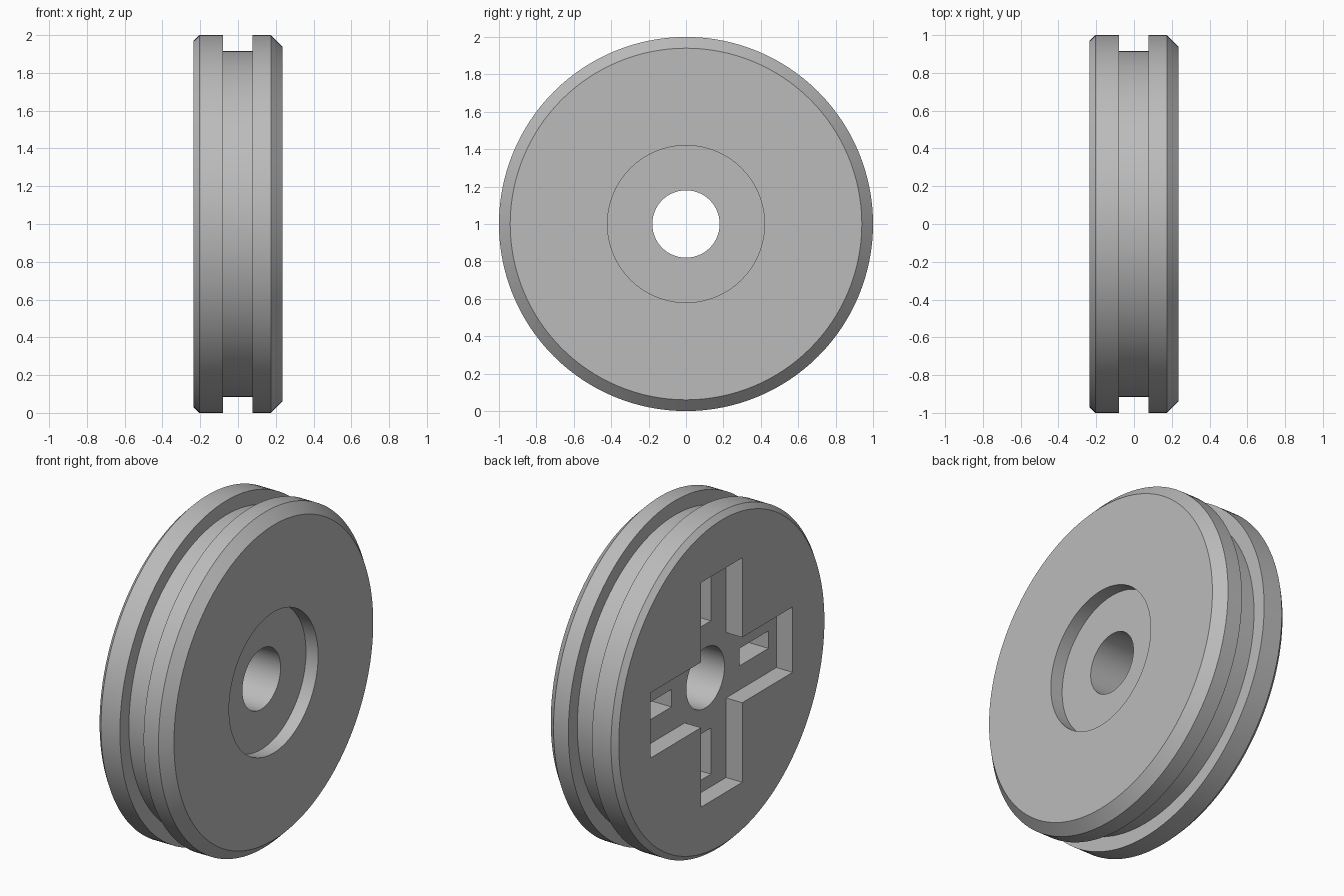
import bpy, bmesh, math
from mathutils import Matrix, Vector

default = bpy.data.objects.get("Cube")
if default:
    bpy.data.objects.remove(default, do_unlink=True)

CENTRE = Vector((0, 0, 1))

grey = bpy.data.materials.new("light_grey")
grey.use_nodes = True
colour = (0.5, 0.5, 0.5, 1)
grey.diffuse_color = colour
grey.node_tree.nodes["Principled BSDF"].inputs["Base Color"].default_value = colour


def make_object(name, bm):
    bmesh.ops.recalc_face_normals(bm, faces=bm.faces[:])
    mesh = bpy.data.meshes.new(name)
    bm.to_mesh(mesh)
    bm.free()
    mesh.materials.append(grey)
    obj = bpy.data.objects.new(name, mesh)
    obj.location = CENTRE
    bpy.context.collection.objects.link(obj)
    return obj


def turned(name, profile, steps=128):
    """Closed (x, radius) profile turned around the x axis."""
    bm = bmesh.new()
    verts = [bm.verts.new((x, 0, r)) for x, r in profile]
    edges = [bm.edges.new((v, verts[i - 1])) for i, v in enumerate(verts)]
    bmesh.ops.spin(bm, geom=verts + edges, cent=(0, 0, 0), axis=(1, 0, 0),
                   angle=math.tau, steps=steps, use_merge=True)
    bmesh.ops.remove_doubles(bm, verts=bm.verts[:], dist=0.0001)
    return make_object(name, bm)


def prism(bm, outline, x0, x1):
    """Extrude a (y, z) outline from x0 to x1."""
    face = bm.faces.new([bm.verts.new((x0, y, z)) for y, z in outline])
    new = bmesh.ops.extrude_face_region(bm, geom=[face])["geom"]
    moved = [g for g in new if isinstance(g, bmesh.types.BMVert)]
    bmesh.ops.translate(bm, verts=moved, vec=(x1 - x0, 0, 0))


def quarter_turns(points):
    for k in range(4):
        turn = Matrix.Rotation(k * math.pi / 2, 2)
        yield [tuple(turn @ Vector(p)) for p in points]


# Wheel body: chamfered rims, belt groove, shallow hub recess and axle hole
half, hole, groove = 0.235, 0.18, 0.915
wheel = turned("wheel", [
    (-half, hole), (-half, 0.97), (-0.205, 1), (-0.08, 1), (-0.08, groove),
    (0.077, groove), (0.077, 1), (0.175, 1), (half, 0.94),
    (half, 0.42), (0.155, 0.42), (0.155, hole)])

# Cross-shaped recess on the other face
arm, reach, floor = 0.195, 0.67, -0.128
bm = bmesh.new()
cross = [p for part in quarter_turns([(arm, arm), (arm, reach), (-arm, reach)]) for p in part]
prism(bm, cross, -half - 0.1, floor)
cross_cutter = make_object("cross_cutter", bm)

# Small deep slot in the floor of each arm
bm = bmesh.new()
for slot in quarter_turns([(-0.052, 0.32), (0.052, 0.32), (0.052, 0.595), (-0.052, 0.595)]):
    prism(bm, slot, floor - 0.05, 0.05)
slot_cutter = make_object("slot_cutter", bm)

bpy.context.view_layer.objects.active = wheel
for cutter in (cross_cutter, slot_cutter):
    cutter.hide_render = True
    cut = wheel.modifiers.new(cutter.name, "BOOLEAN")
    cut.operation = "DIFFERENCE"
    cut.solver = "EXACT"
    cut.object = cutter
    bpy.ops.object.modifier_apply(modifier=cut.name)
    bpy.data.objects.remove(cutter, do_unlink=True)

bpy.ops.object.select_all(action="DESELECT")
wheel.select_set(True)
bpy.ops.object.shade_smooth_by_angle(angle=math.radians(30))
